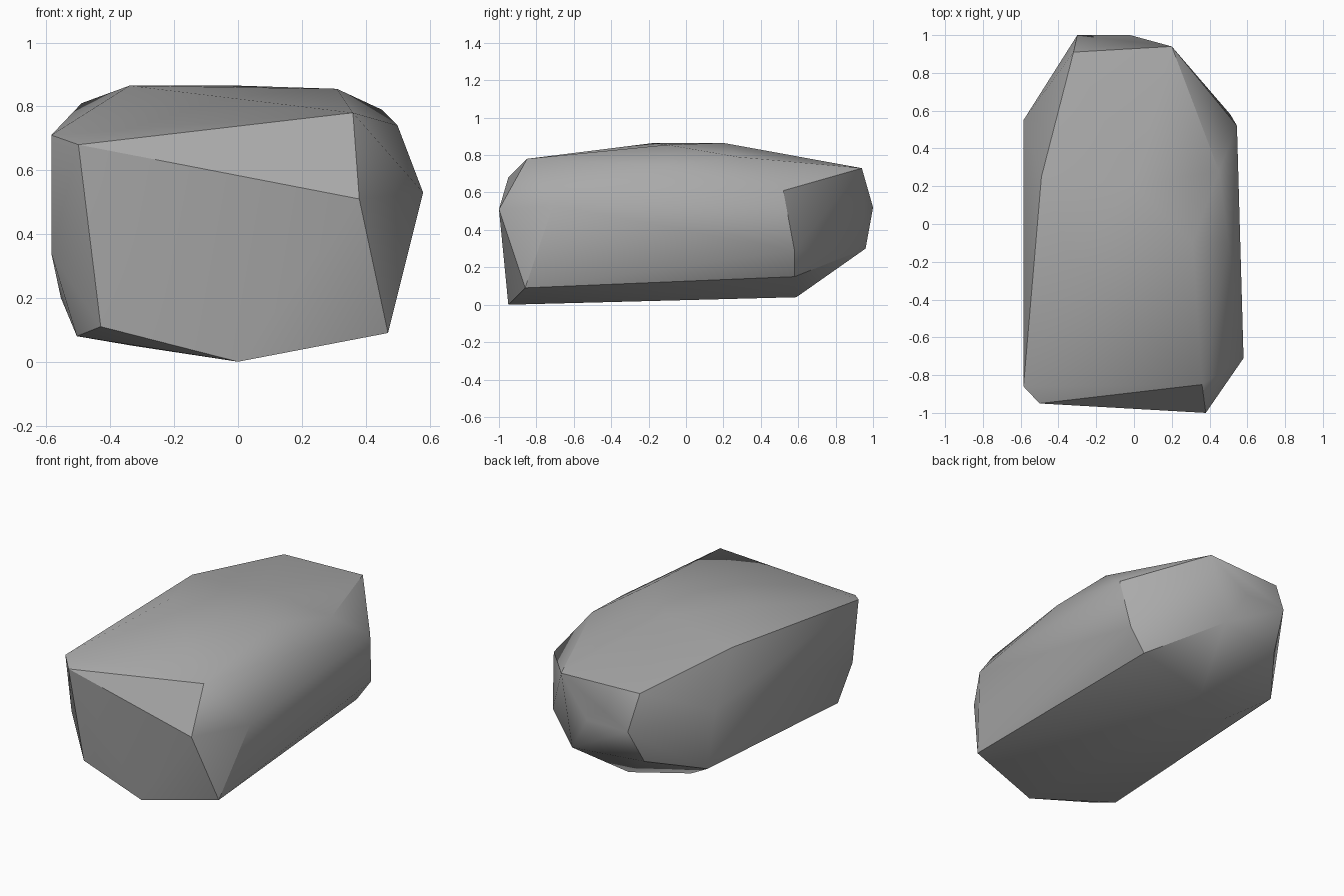
import bpy
import bmesh
import math
from mathutils import Vector

default_cube = bpy.data.objects.get("Cube")
if default_cube:
    bpy.data.objects.remove(default_cube, do_unlink=True)

# Grey stone material
stone = bpy.data.materials.new("stone_grey")
stone.use_nodes = True
grey = (0.4, 0.4, 0.4, 1.0)
stone.diffuse_color = grey
shader = next(n for n in stone.node_tree.nodes if n.type == "BSDF_PRINCIPLED")
shader.inputs["Base Color"].default_value = grey
shader.inputs["Roughness"].default_value = 0.9

# Corners of the boulder, grouped by region
front_corners = [
    (.36, -.85, .78), (.38, -1, .51), (-.5, -.95, .68), (.58, -.71, .53),
    (.47, -.86, .09), (0, -.95, 0), (-.43, -.9, .11), (-.505, -.77, .08),
    (-.585, -.86, .71), (-.585, -.8, .34),
]
crown_corners = [
    (-.34, -.17, .865), (0, .2, .865), (.31, -.1, .855),
    (.45, .28, .79), (.5, -.1, .74), (-.49, .25, .81),
]
back_corners = [
    (.2, .94, .73), (-.32, .91, .73), (-.3, 1, .52), (-.02, 1, .52),
    (.11, .96, .3), (-.33, .88, .3), (.545, .52, .61), (.51, .58, .29),
    (.41, .58, .15), (-.585, .55, .56), (-.555, .58, .2),
]
base_corners = [(-.02, .59, .04), (-.33, .42, .05)]

# Wrap the corners in one convex skin
bm = bmesh.new()
for corner in front_corners + crown_corners + back_corners + base_corners:
    bm.verts.new(Vector(corner))
hull = bmesh.ops.convex_hull(bm, input=bm.verts[:])
inner = [g for g in hull["geom_interior"] if isinstance(g, bmesh.types.BMVert)]
bmesh.ops.delete(bm, geom=inner, context="VERTS")
bmesh.ops.recalc_face_normals(bm, faces=bm.faces[:])

mesh = bpy.data.meshes.new("boulder")
bm.to_mesh(mesh)
bm.free()
mesh.materials.append(stone)
boulder = bpy.data.objects.new("boulder", mesh)
bpy.context.collection.objects.link(boulder)

# Soft facets with crisp main ridges
bpy.ops.object.select_all(action="DESELECT")
boulder.select_set(True)
bpy.context.view_layer.objects.active = boulder
bpy.ops.object.shade_smooth_by_angle(angle=math.radians(32))
